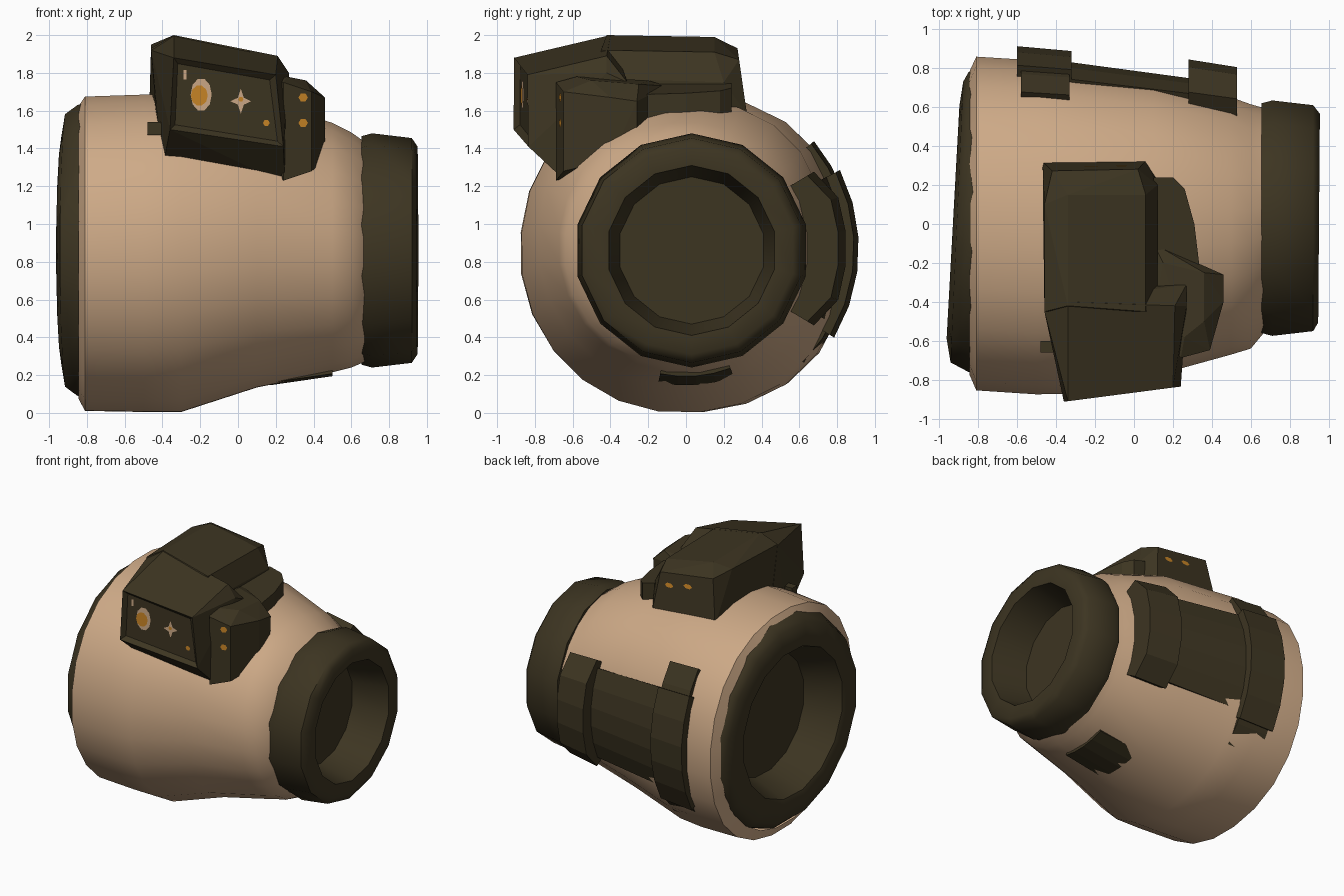
import bpy, bmesh, math
from mathutils import Vector

cube = bpy.data.objects.get("Cube")
if cube:
    bpy.data.objects.remove(cube, do_unlink=True)


def material(name, rgb):
    m = bpy.data.materials.new(name)
    m.use_nodes = True
    m.diffuse_color = (*rgb, 1)
    m.node_tree.nodes["Principled BSDF"].inputs["Base Color"].default_value = (*rgb, 1)
    return m


TAN = material("tan", (0.62, 0.405, 0.245))
OLIVE = material("dark olive", (0.046, 0.035, 0.0155))
ORANGE = material("orange", (0.6, 0.24, 0.02))


def finish(name, bm, mat, smooth=0):
    bmesh.ops.recalc_face_normals(bm, faces=bm.faces)
    mesh = bpy.data.meshes.new(name)
    bm.to_mesh(mesh)
    bm.free()
    mesh.materials.append(mat)
    ob = bpy.data.objects.new(name, mesh)
    bpy.context.collection.objects.link(ob)
    if smooth:
        bpy.ops.object.select_all(action="DESELECT")
        ob.select_set(True)
        bpy.context.view_layer.objects.active = ob
        bpy.ops.object.shade_smooth_by_angle(angle=math.radians(smooth))
    return ob


def loft(name, rings, sides, mat, floor=False, smooth=40):
    """Skin rings (x, y0, y1, z0, z1, shear, bulge) along x, optionally closing the last one."""
    bm = bmesh.new()
    loops = []
    for x, y0, y1, z0, z1, shear, bulge in rings:
        loop = []
        for i in range(sides):
            a = math.tau * (i + 0.5) / sides
            c, s = math.cos(a), math.sin(a)
            # squarer diagonals, except at the lower front
            k = 1 if c < 0 and s < 0 else 1 + bulge * math.sin(2 * a) ** 2
            y = (y0 + y1) / 2 + (y1 - y0) / 2 * c * k
            z = (z0 + z1) / 2 + (z1 - z0) / 2 * s * k
            loop.append(bm.verts.new((x + shear * y, y, z)))
        loops.append(loop)
    for a, b in zip(loops, loops[1:]):
        for i in range(sides):
            j = (i + 1) % sides
            bm.faces.new((a[i], a[j], b[j], b[i]))
    if floor:
        bm.faces.new(loops[-1])
    return finish(name, bm, mat, smooth)


def cuff(name, profile, cy, cz, sides):
    rings = [(x, cy - r, cy + r, cz - r, cz + r, shear, 0) for x, r, shear in profile]
    return loft(name, rings, sides, OLIVE, floor=True, smooth=50)


def hull(name, points, inset=None):
    bm = bmesh.new()
    for p in points:
        bm.verts.new(p)
    bmesh.ops.convex_hull(bm, input=bm.verts)
    bmesh.ops.dissolve_limit(bm, angle_limit=0.03, verts=bm.verts, edges=bm.edges)
    bmesh.ops.recalc_face_normals(bm, faces=bm.faces)
    if inset:
        direction, width, depth = inset
        face = max(bm.faces, key=lambda f: f.normal.dot(Vector(direction)))
        bmesh.ops.inset_individual(bm, faces=[face], thickness=width, depth=-depth)
    return finish(name, bm, OLIVE)


def arc(name, x0, x1, r0, r1, start, end, steps=6, depth=0.2, taper=0.0, axis=0.87):
    """Curved band wrapped about the sleeve axis; 0 degrees is the back."""
    bm = bmesh.new()
    loops = []
    for i in range(steps + 1):
        a = math.radians(start + (end - start) * i / steps)
        t = taper if i in (0, steps) else 0
        loops.append([bm.verts.new((x, r * math.cos(a), axis + r * math.sin(a)))
                      for x, r in ((x0, r0 - t), (x1, r1 - t), (x1, r1 - depth), (x0, r0 - depth))])
    for a, b in zip(loops, loops[1:]):
        for i in range(4):
            j = (i + 1) % 4
            bm.faces.new((a[i], a[j], b[j], b[i]))
    bm.faces.new(loops[0])
    bm.faces.new(loops[-1])
    return finish(name, bm, OLIVE)


def decal(name, cx, cz, rx, rz, plane, mat, sides=10, star=1.0):
    """Thin painted mark lying on the plane y = plane(x, z)."""
    bm = bmesh.new()
    verts = []
    for i in range(sides):
        a = math.tau * (i + 0.5 * (sides == 4)) / sides
        k = star if i % 2 else 1
        x, z = cx + rx * k * math.cos(a), cz + rz * k * math.sin(a)
        verts.append(bm.verts.new((x, plane(x, z), z)))
    bm.faces.new(verts)
    return finish(name, bm, mat)


# Sleeve
loft("sleeve", [(-0.845, -0.78, 0.79, 0.07, 1.63, 0, 0), (-0.81, -0.86, 0.865, 0.005, 1.68, 0, 0.03),
                (-0.5, -0.88, 0.845, 0.0, 1.69, 0, 0.04), (-0.3, -0.875, 0.805, 0.0, 1.69, 0, 0.04),
                (0.1, -0.785, 0.745, 0.13, 1.66, 0, 0.04), (0.5, -0.675, 0.655, 0.21, 1.54, 0, 0.02),
                (0.6, -0.645, 0.62, 0.235, 1.49, 0, 0), (0.67, -0.56, 0.6, 0.265, 1.44, 0, 0)],
     24, TAN)

# Hollow end cuffs
cuff("wide_cuff", [(-0.79, 0.80, 0), (-0.85, 0.785, 0), (-0.91, 0.735, 0.045), (-0.93, 0.61, 0.055),
                   (-0.915, 0.56, 0.055), (-0.66, 0.465, 0.055)], 0.01, 0.86, 16)
cuff("narrow_cuff", [(0.655, 0.54, 0), (0.655, 0.605, 0), (0.71, 0.62, 0), (0.92, 0.595, 0),
                     (0.95, 0.55, 0.008), (0.945, 0.45, 0.008), (0.68, 0.39, 0)], 0.03, 0.86, 14)

# Back straps, the panel between them and the underside patch
arc("wide_strap", -0.6, -0.32, 0.915, 0.89, -31, 27, 5)
arc("wide_strap_tail", -0.58, -0.33, 0.885, 0.865, -44, 40, 8)
arc("narrow_strap", 0.28, 0.53, 0.85, 0.81, -31, 31, 5, taper=0.06)
arc("strap_panel", -0.33, 0.3, 0.835, 0.75, -27, 27, 5)
arc("underside_patch", 0.17, 0.5, 0.705, 0.657, -102, -69, 4, depth=0.05, axis=0.85)


def front(x, z=0):
    return -0.866 + 0.13 * x


def back(x, z):
    return 0.27 + 0.143 * (1.95 - z)


# Instrument housing
hull("housing_front",
     [(x, front(x), z) for x, z in ((-0.34, 1.88), (0.2, 1.79), (0.24, 1.41), (-0.36, 1.5))] +
     [(-0.4, -0.64, 1.29), (0.25, -0.62, 1.21), (-0.46, -0.45, 1.92), (-0.34, -0.4, 2.0),
      (0.21, -0.42, 1.89), (0.27, -0.42, 1.8), (0.27, -0.31, 1.75), (0.27, -0.32, 1.4),
      (0.11, -0.32, 1.78), (-0.42, -0.42, 1.4)],
     inset=((0, -1, 0), 0.04, 0.03))
hull("housing_back",
     [(x, back(x, z), z) for x, z in ((-0.42, 1.93), (0.02, 1.87), (0.06, 1.58), (-0.47, 1.6))] +
     [(-0.46, 0.1, 1.95), (-0.34, 0.15, 1.99), (0.06, 0.15, 1.91), (-0.34, -0.42, 2.0),
      (0.06, -0.45, 1.92), (-0.46, -0.45, 1.93), (-0.42, -0.45, 1.45), (0.12, -0.45, 1.77),
      (0.12, 0.2, 1.75), (0.12, 0.25, 1.5), (0.12, -0.45, 1.4), (-0.43, 0.2, 1.45)])


def pod_front(x, z=0):
    return -0.68 + 0.27 * (x - 0.27)


# Side pod and its rear ledge
hull("side_pod",
     [(x, pod_front(x), z) for x, z in ((0.24, 1.23), (0.24, 1.75), (0.39, 1.7), (0.39, 1.28))] +
     [(0.46, -0.4, 1.67), (0.46, -0.4, 1.34), (0.46, -0.26, 1.65), (0.45, -0.26, 1.4),
      (0.36, -0.25, 1.74), (0.36, -0.5, 1.76), (0.26, -0.58, 1.78), (0.15, -0.2, 1.76),
      (0.1, -0.1, 1.73), (0.1, -0.1, 1.4), (0.1, -0.5, 1.77)])
hull("pod_ledge",
     [(x, y, z) for x, y in ((0.1, -0.3), (0.34, -0.25), (0.31, 0), (0.26, 0.18), (0.2, 0.24),
                             (0.1, 0.24)) for z in (1.45, 1.77 - 0.25 * x)])
hull("side_knob", [(x, y, z) for x in (-0.48, -0.38) for y in (-0.66, -0.6) for z in (1.47, 1.54)])


# Screen markings
def screen(offset):
    return lambda x, z: front(x) + 0.03 - offset


decal("dial_ring", -0.195, 1.685, 0.056, 0.088, screen(0.004), TAN)
decal("dial_centre", -0.205, 1.68, 0.045, 0.055, screen(0.008), ORANGE)
decal("screen_cross", 0.015, 1.65, 0.055, 0.065, screen(0.004), TAN, 8, star=0.4)
decal("cross_centre", 0.015, 1.66, 0.014, 0.014, screen(0.008), ORANGE, 6)
decal("screen_edge_mark", -0.28, 1.79, 0.012, 0.035, screen(0.004), TAN, 4)
decal("screen_dot", 0.15, 1.535, 0.018, 0.018, screen(0.004), ORANGE, 6)

# Pod lights and rear lights
for z in (1.535, 1.67):
    decal("pod_light", 0.345, z, 0.025, 0.024, lambda x, z: pod_front(x) - 0.006, ORANGE, 6)
for x, z in ((-0.22, 1.825), (-0.065, 1.795)):
    decal("rear_light", x, z, 0.036, 0.018, lambda x, z: back(x, z) + 0.006, ORANGE, 6)
